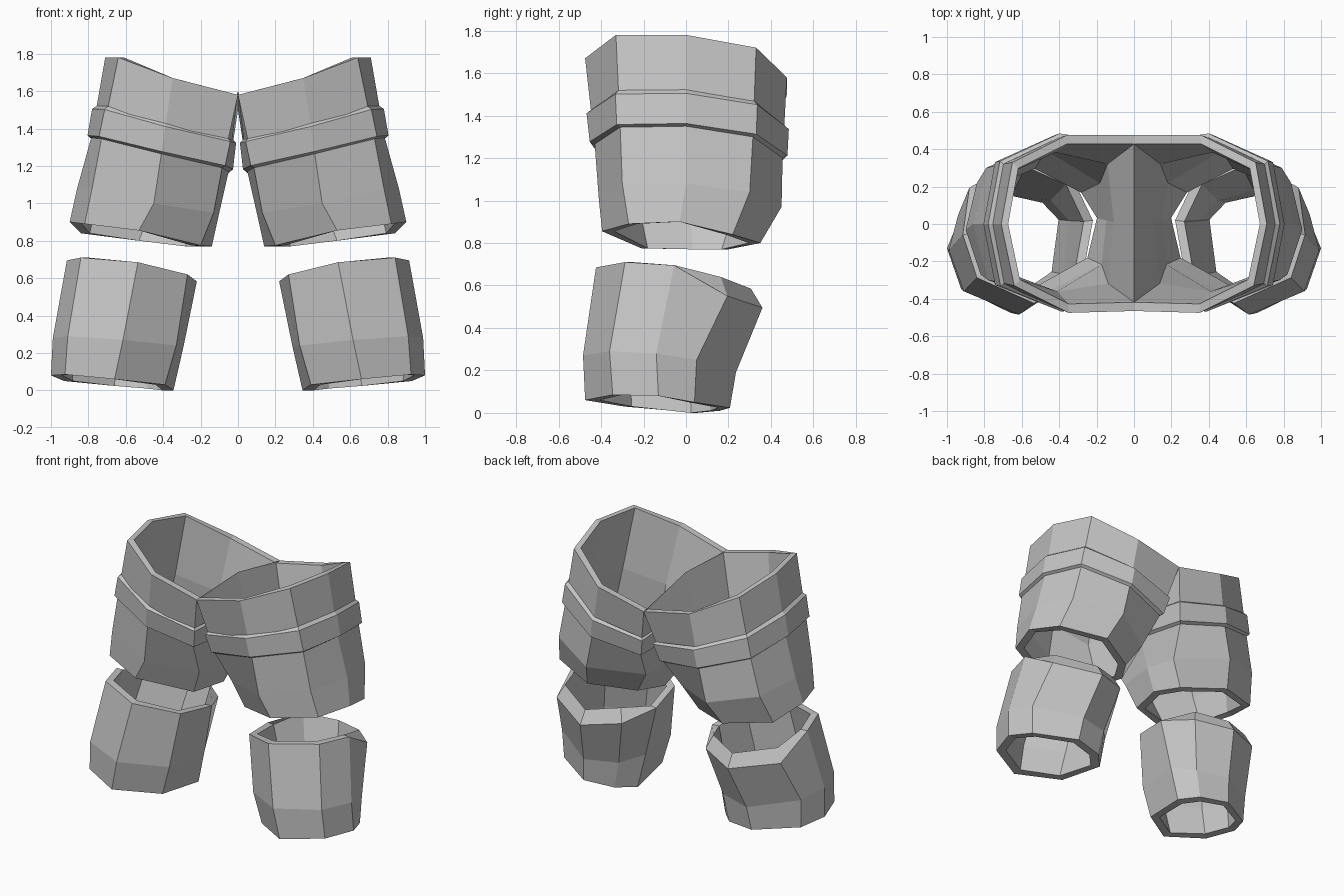
import bpy
import bmesh
from mathutils import Vector

default_cube = bpy.data.objects.get("Cube")
if default_cube:
    bpy.data.objects.remove(default_cube, do_unlink=True)

# One plain grey covers every part
grey = bpy.data.materials.new("plain grey")
grey.use_nodes = True
grey_colour = (0.56, 0.56, 0.56, 1.0)
grey.diffuse_color = grey_colour
grey.node_tree.nodes["Principled BSDF"].inputs["Base Color"].default_value = grey_colour


def ring(*points):
    """Eight-sided cross-section: front, round the outer side, back, inner side."""
    return [Vector(p) for p in points]


def middle(section):
    return sum(section, Vector()) / len(section)


def shrink(section, factor):
    """Inner wall section: pulled towards the middle, heights kept."""
    c = middle(section)
    return [Vector((c.x + (p.x - c.x) * factor, c.y + (p.y - c.y) * factor, p.z))
            for p in section]


def between(upper, lower, t, outward=0.0):
    """Section part way down a wall, optionally pushed outward."""
    section = [a.lerp(b, t) for a, b in zip(upper, lower)]
    c = middle(section)
    result = []
    for p in section:
        direction = Vector((p.x - c.x, p.y - c.y, 0)).normalized()
        result.append(p + direction * outward)
    return result


def build_shell(name, sections):
    """Joins sections into a closed shell and mirrors it to the other leg."""
    bm = bmesh.new()
    loops = [[bm.verts.new(p) for p in section] for section in sections]
    for k, loop in enumerate(loops):
        following = loops[(k + 1) % len(loops)]
        for i in range(len(loop)):
            j = (i + 1) % len(loop)
            bm.faces.new((loop[i], loop[j], following[j], following[i]))
    bmesh.ops.recalc_face_normals(bm, faces=bm.faces)
    mesh = bpy.data.meshes.new(name)
    bm.to_mesh(mesh)
    bm.free()
    mesh.materials.append(grey)
    obj = bpy.data.objects.new(name, mesh)
    bpy.context.collection.objects.link(obj)
    mirror = obj.modifiers.new("Other leg", 'MIRROR')
    mirror.use_mirror_merge = False
    return obj


# Thigh guards, meeting in a ridge on the centre line
thigh_top = ring((.35, -.475, 1.67), (.64, -.33, 1.78), (.71, 0, 1.78), (.65, .33, 1.72),
                 (.36, .475, 1.58), (0, .475, 1.5), (0, 0, 1.6), (0, -.465, 1.58))
thigh_waist = ring((.41, -.43, 1.265), (.73, -.31, 1.345), (.785, 0, 1.35), (.73, .315, 1.3),
                   (.42, .455, 1.2), (.09, .38, 1.13), (.05, .01, 1.17), (.085, -.38, 1.19))
thigh_middle = ring((.45, -.41, 1), (.78, -.3, 1.08), (.86, 0, 1.08), (.79, .3, 1.04),
                    (.47, .45, .97), (.14, .25, .93), (.1, .02, .95), (.13, -.25, .95))
thigh_bottom = ring((.53, -.395, .855), (.82, -.27, .89), (.9, -.03, .9), (.84, .22, .84),
                    (.53, .35, .8), (.24, .2, .77), (.14, .04, .77), (.2, -.21, .775))

thigh_lining = shrink(thigh_top, .9)
for outer, inner in zip(thigh_top, thigh_lining):
    if outer.x == 0:
        inner.x = 0

build_shell("thigh_guards", [
    thigh_top, thigh_waist, thigh_middle, thigh_bottom,
    shrink(thigh_bottom, .85), shrink(thigh_middle, .87), shrink(thigh_waist, .84),
    thigh_lining])

# Raised band with bevelled edges round each thigh
band_depth = .022
build_shell("thigh_bands", [
    between(thigh_top, thigh_waist, .6),
    between(thigh_top, thigh_waist, .64, band_depth),
    between(thigh_top, thigh_waist, .97, band_depth),
    thigh_waist])

# Shin guards, with a rim that slopes down at the back
shin_top = ring((.535, -.424, .685), (.84, -.287, .71), (.915, -.056, .695), (.88, .195, .55),
                (.58, .36, .495), (.33, .25, .53), (.22, .02, .583), (.27, -.26, .62))
shin_middle = ring((.615, -.485, .27), (.91, -.36, .29), (.99, -.14, .28), (.94, .05, .25),
                   (.64, .235, .19), (.41, .17, .2), (.29, .04, .24), (.33, -.3, .24))
shin_bottom = ring((.66, -.475, .06), (.925, -.345, .085), (1, -.13, .08), (.93, .04, .05),
                   (.66, .207, .024), (.45, .16, .01), (.345, .05, 0), (.39, -.29, .03))

shin_lining = shrink(shin_top, .86)
for outer, inner in zip(shin_top, shin_lining):
    if outer.y > .1:
        inner.z += .09

build_shell("shin_guards", [
    shin_top, shin_middle, shin_bottom,
    shrink(shin_bottom, .82), shrink(shin_middle, .84), shin_lining])
